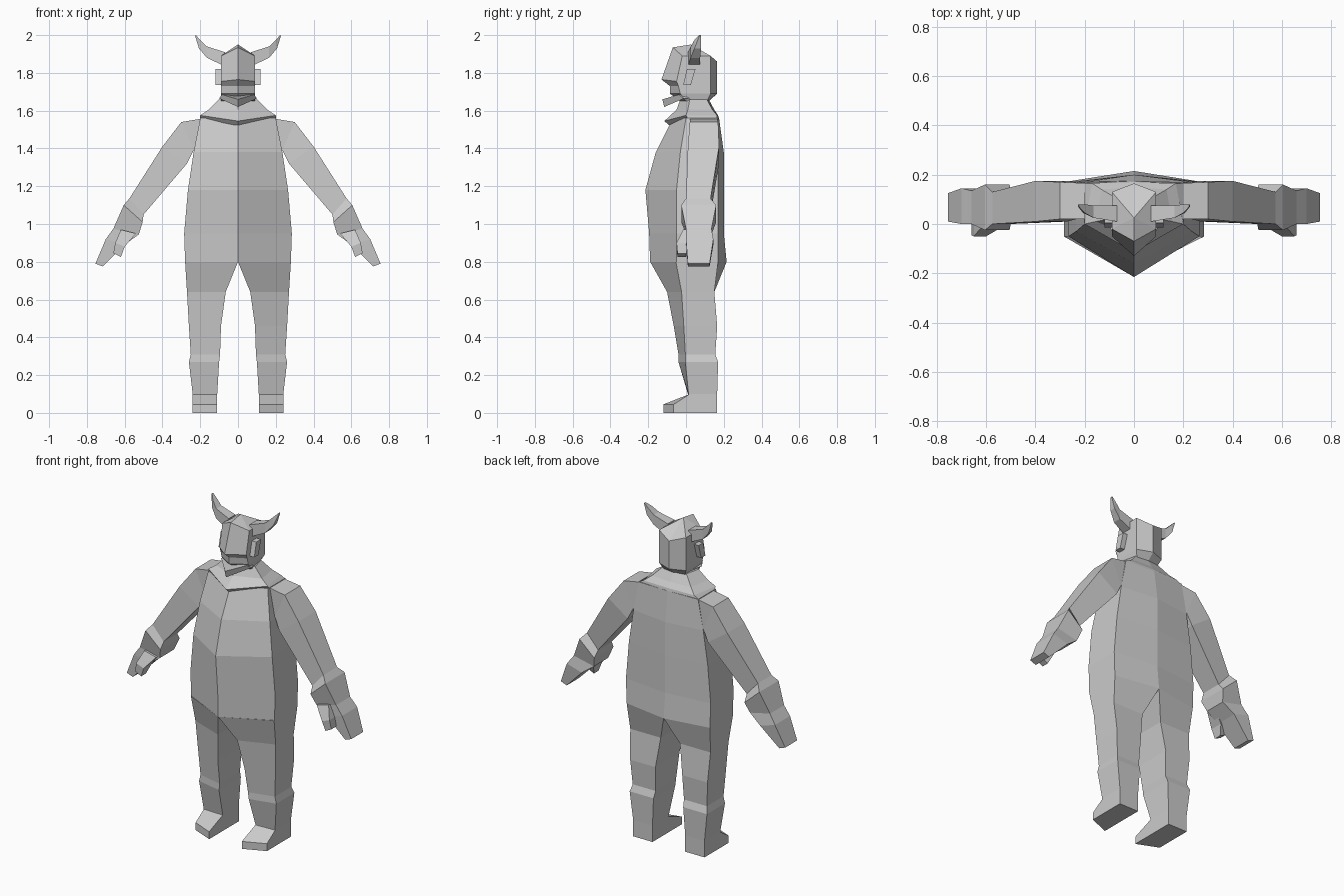
import bpy
import bmesh

default_cube = bpy.data.objects.get("Cube")
if default_cube:
    bpy.data.objects.remove(default_cube, do_unlink=True)

grey = bpy.data.materials.new("plain grey")
grey.use_nodes = True
colour = (.6, .6, .6, 1)
grey.diffuse_color = colour
grey.node_tree.nodes["Principled BSDF"].inputs["Base Color"].default_value = colour


def loft(name, rings, mirror=False, crown=None):
    """Skin a closed tube through rings of points, with a flat or peaked end."""
    bm = bmesh.new()
    loops = [[bm.verts.new(point) for point in ring] for ring in rings]
    for lower, upper in zip(loops, loops[1:]):
        for i in range(len(lower)):
            bm.faces.new((lower[i - 1], lower[i], upper[i], upper[i - 1]))
    bm.faces.new(loops[0])
    end = bm.faces.new(loops[-1])
    if crown:
        peak = bmesh.ops.poke(bm, faces=[end])["verts"][0]
        peak.co = crown
    bmesh.ops.recalc_face_normals(bm, faces=bm.faces)
    mesh = bpy.data.meshes.new(name)
    bm.to_mesh(mesh)
    bm.free()
    mesh.materials.append(grey)
    obj = bpy.data.objects.new(name, mesh)
    bpy.context.scene.collection.objects.link(obj)
    if mirror:
        obj.modifiers.new("other side", "MIRROR")


def body_ring(height, width, front, back, front_side, back_side,
              front_lift=0, side_lift=0, taper=1):
    """Six-sided ring with a front and back ridge; taper narrows the back."""
    side_height = height + side_lift
    rear = width * taper
    return [(0, front, height + front_lift),
            (width, front_side, side_height), (rear, back_side, side_height),
            (0, back, height),
            (-rear, back_side, side_height), (-width, front_side, side_height)]


def torso_ring(height, width, front, back=.2, front_side=-.05, back_side=.17):
    return body_ring(height, width, front, back, front_side, back_side)


def leg_ring(height, inner, outer, front, back=.165):
    """Leg section whose outer front corner is set back from the inner one."""
    outer_front = front / 3 + .01
    outer_back = min(back, .17)
    return [(inner, front, height), (outer, outer_front, height),
            (outer, outer_back, height), (inner, back, height)]


def limb_ring(outer, inner, front, back):
    """Four-sided section from outer and inner (x, z) edges and a y range."""
    return [(x, y, z) for (x, z), y in
            ((outer, front), (outer, back), (inner, back), (inner, front))]


# Torso with a keeled belly
loft("torso", [
    torso_ring(height=.8, width=.28, front=-.19, back=.215),
    torso_ring(height=.95, width=.285, front=-.195),
    torso_ring(height=1.18, width=.265, front=-.215),
    torso_ring(height=1.38, width=.235, front=-.16, front_side=-.03),
    torso_ring(height=1.56, width=.2, front=-.07, back=.175, front_side=0),
])

# Legs from the crotch down, with a cuff below the knee
ankle = dict(inner=.11, outer=.24, front=.01)
loft("legs", [
    leg_ring(height=.8, inner=0, outer=.28, front=-.19, back=.215),
    leg_ring(height=.64, inner=.065, outer=.27, front=-.1, back=.15),
    leg_ring(height=.46, inner=.09, outer=.26, front=-.065),
    leg_ring(height=.31, inner=.095, outer=.25, front=-.04, back=.155),
    leg_ring(height=.27, inner=.1, outer=.26, front=-.04, back=.17),
    leg_ring(height=.1, **ankle),
    leg_ring(height=0, **ankle),
], mirror=True)


def toe_ring(inner_front, outer_front, top):
    inner, outer = ankle["inner"], ankle["outer"]
    return [(inner, inner_front, 0), (outer, outer_front, 0),
            (outer, outer_front, top), (inner, inner_front, top)]


# Wedge toes that reach further forward on the inner side
loft("toes", [
    toe_ring(inner_front=.02, outer_front=.02, top=.1),
    toe_ring(inner_front=-.12, outer_front=-.065, top=.045),
], mirror=True)

# Arms with flared cuffs and mitten hands
loft("arms", [
    limb_ring(outer=(.18, 1.56), inner=(.2, 1.39), front=.02, back=.165),
    limb_ring(outer=(.3, 1.54), inner=(.235, 1.39), front=.02, back=.17),
    limb_ring(outer=(.4, 1.41), inner=(.27, 1.32), front=.01, back=.175),
    limb_ring(outer=(.575, 1.135), inner=(.5, 1.05), front=0, back=.13),
    limb_ring(outer=(.605, 1.1), inner=(.505, 1.01), front=-.025, back=.16),
    limb_ring(outer=(.66, .975), inner=(.525, .945), front=0, back=.135),
    limb_ring(outer=(.7, .92), inner=(.6, .89), front=0, back=.145),
    limb_ring(outer=(.755, .79), inner=(.715, .775), front=.01, back=.125),
], mirror=True)

loft("thumbs", [
    limb_ring(outer=(.62, .97), inner=(.54, .95), front=-.015, back=.05),
    limb_ring(outer=(.65, .9), inner=(.6, .88), front=-.05, back=.03),
    limb_ring(outer=(.66, .845), inner=(.62, .825), front=-.045, back=0),
], mirror=True)

# Collar with an overhanging front point, rising into the neck
loft("collar_and_neck", [
    body_ring(height=1.56, width=.2, front=-.085, back=.175,
              front_side=.01, back_side=.165, front_lift=-.04),
    body_ring(height=1.575, width=.2, front=-.115, back=.17,
              front_side=0, back_side=.165, front_lift=-.03, taper=.85),
    body_ring(height=1.605, width=.155, front=-.05, back=.15,
              front_side=.01, back_side=.14, taper=.85),
    body_ring(height=1.66, width=.1, front=-.03, back=.12,
              front_side=.02, back_side=.11, taper=.8),
])

# Head with an overhanging brow and a peaked crown
skull = dict(width=.09, back=.165, back_side=.13)
loft("head", [
    body_ring(height=1.65, width=.09, front=-.03, back=.12,
              front_side=0, back_side=.11, taper=.8),
    body_ring(height=1.69, front=-.085, front_side=-.03, **skull),
    body_ring(height=1.73, front=-.085, front_side=-.04, **skull),
    body_ring(height=1.765, front=-.13, front_side=-.05, side_lift=-.01, **skull),
    body_ring(height=1.86, front=-.07, front_side=-.02,
              front_lift=.075, side_lift=.03, **skull),
], crown=(0, .025, 1.95))

# Jutting lower jaw, lower in the middle
jaw = dict(back=.05, back_side=.05, taper=.8)
loft("jaw", [
    body_ring(height=1.62, width=.1, front=-.115, front_side=-.01,
              side_lift=.045, **jaw),
    body_ring(height=1.66, width=.085, front=-.125, front_side=-.04,
              side_lift=.025, **jaw),
])

# Ears: slanted blocks on the sides of the head
loft("ears", [
    [(x, -.015, 1.735), (x, .025, 1.735), (x, .05, 1.82), (x, .005, 1.82)]
    for x in (.07, .12)], mirror=True)

# Horns sweep outward, then up to a point
loft("horns", [
    limb_ring(outer=(.07, 1.91), inner=(.07, 1.835), front=.01, back=.075),
    limb_ring(outer=(.165, 1.94), inner=(.165, 1.88), front=.025, back=.075),
    limb_ring(outer=(.2, 1.975), inner=(.207, 1.93), front=.045, back=.08),
    limb_ring(outer=(.224, 2), inner=(.227, 1.995), front=.07, back=.08),
], mirror=True)
